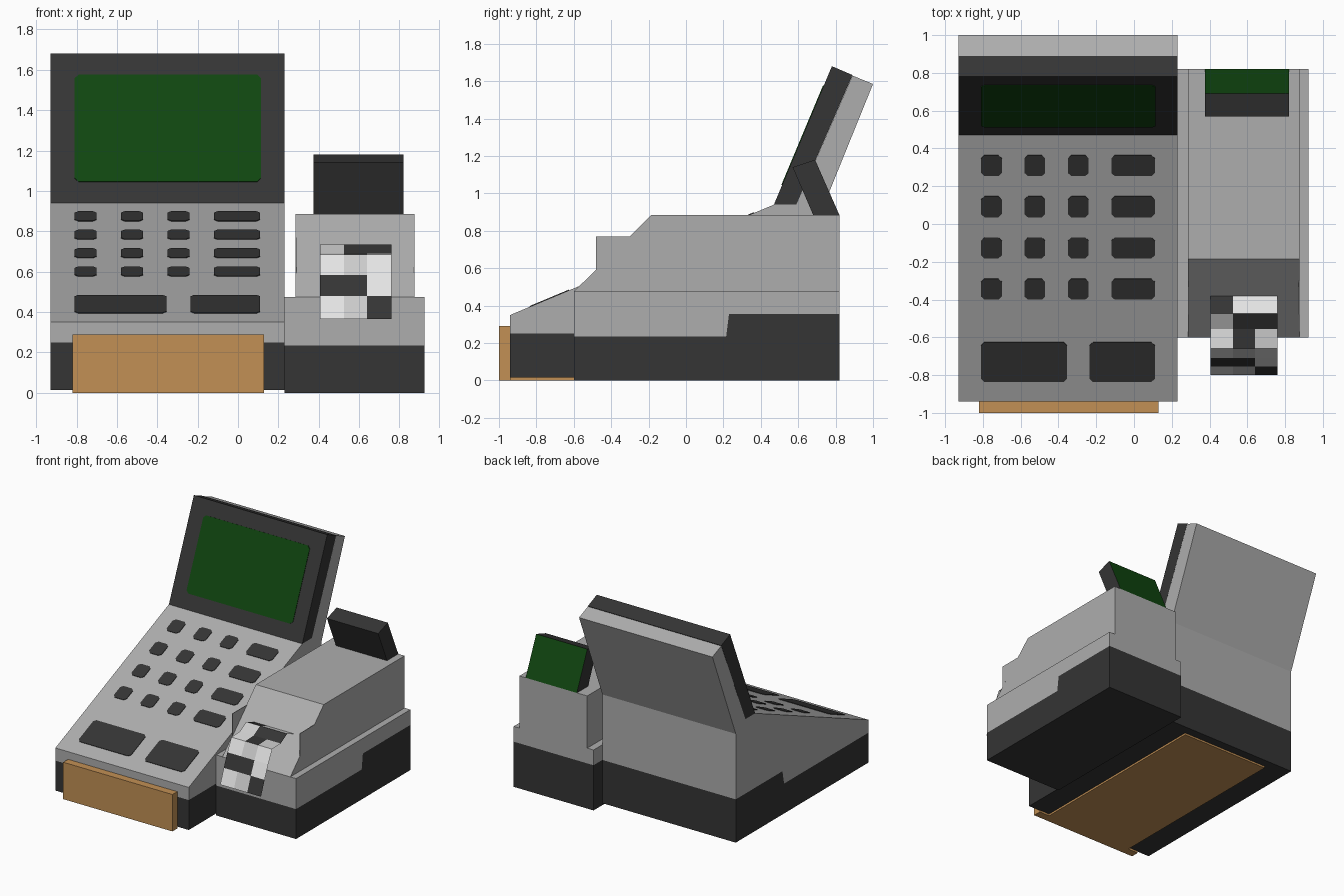
import bpy
import bmesh
from mathutils import Vector

if "Cube" in bpy.data.objects:
    bpy.data.objects.remove(bpy.data.objects["Cube"])


def material(name, rgb):
    m = bpy.data.materials.new(name)
    m.use_nodes = True
    m.diffuse_color = (*rgb, 1)
    m.node_tree.nodes["Principled BSDF"].inputs["Base Color"].default_value = (*rgb, 1)
    return m


grey = material("case grey", (0.42, 0.42, 0.42))
dark = material("charcoal", (0.035, 0.035, 0.035))
green = material("screen green", (0.005, 0.06, 0.005))
tan = material("drawer tan", (0.54, 0.28, 0.09))
white = material("paper white", (0.78, 0.78, 0.78))
light = material("paper light grey", (0.6, 0.6, 0.6))


def finish(name, bm, mats, recalc=True):
    if recalc:
        bmesh.ops.recalc_face_normals(bm, faces=bm.faces[:])
    mesh = bpy.data.meshes.new(name)
    bm.to_mesh(mesh)
    bm.free()
    for m in mats:
        mesh.materials.append(m)
    ob = bpy.data.objects.new(name, mesh)
    bpy.context.collection.objects.link(ob)
    return ob


def extrude(name, points, offset, mats):
    """Extrude a closed 3D outline by an offset vector."""
    bm = bmesh.new()
    face = bm.faces.new([bm.verts.new(p) for p in points])
    new = bmesh.ops.extrude_face_region(bm, geom=[face])["geom"]
    verts = [v for v in new if isinstance(v, bmesh.types.BMVert)]
    bmesh.ops.translate(bm, verts=verts, vec=offset)
    return finish(name, bm, mats)


def prism(name, x0, x1, profile, *mats):
    """Extrude a side profile of (y, z) points across x."""
    return extrude(name, [(x0, y, z) for y, z in profile], (x1 - x0, 0, 0), mats)


def box(name, x0, x1, y0, y1, z0, z1, mat):
    return prism(name, x0, x1, [(y0, z0), (y1, z0), (y1, z1), (y0, z1)], mat)


def plate(name, a, b, x0, x1, t0, t1, cut, mat):
    """Thin cut-corner plate on the sloped surface from a to b, (y, z) each."""
    start, along = Vector((0, *a)), Vector((0, b[0] - a[0], b[1] - a[1]))
    normal = Vector((1, 0, 0)).cross(along).normalized()
    ct = cut / along.length
    outline = [(x0 + cut, t0), (x1 - cut, t0), (x1, t0 + ct), (x1, t1 - ct),
               (x1 - cut, t1), (x0 + cut, t1), (x0, t1 - ct), (x0, t0 + ct)]
    pts = [start + along * t + Vector((x, 0, 0)) - normal * 0.002 for x, t in outline]
    return extrude(name, pts, normal * 0.006, [mat])


# Main register body, base and tilted monitor
L, R = -0.93, 0.23
deck_a, deck_b = (-0.94, 0.35), (0.47, 0.94)
panel_top = (0.78, 1.68)
prism("register_body", L, R, [(-0.94, 0.25), deck_a, deck_b, (0.59, 0.94),
      (0.89, 1.63), (1.0, 1.585), (0.71, 0.87), (0.71, 0.355), (0.13, 0.355),
      (0.11, 0.25)], grey)
prism("register_base", L, R, [(-0.94, 0.015), (-0.94, 0.25), (0.11, 0.25),
      (0.13, 0.355), (0.71, 0.355), (0.71, 0.015)], dark)
prism("monitor_bezel", L, R, [deck_b, panel_top, (0.89, 1.633), (0.59, 0.94)], dark)
plate("monitor_screen", deck_b, panel_top, -0.81, 0.115, 0.142, 0.858, 0.02, green)

# Keys on the sloped deck
run = deck_b[0] - deck_a[0]


def key(name, x0, x1, y0, y1):
    t0, t1 = [(y - deck_a[0]) / run for y in (y0, y1)]
    plate(name, deck_a, deck_b, x0, x1, t0, t1, 0.018, dark)


columns = [(-0.81, -0.70), (-0.58, -0.47), (-0.35, -0.24), (-0.12, 0.11)]
for row in range(4):
    yc = 0.31 - row * 0.218
    for col, (x0, x1) in enumerate(columns):
        key(f"key_{row}_{col}", x0, x1, yc - 0.055, yc + 0.055)
key("wide_key_right", -0.81, -0.355, -0.835, -0.625)
key("wide_key_left", -0.235, 0.11, -0.835, -0.625)

# Cash drawer
box("drawer_front", -0.82, 0.13, -1.0, -0.935, 0, 0.29, tan)
box("drawer_tray", -0.73, 0.04, -0.94, 0.64, 0, 0.1, tan)

# Printer unit beside the register
PL, PR = 0.23, 0.925
prism("printer_base", PL, PR, [(-0.6, 0), (-0.6, 0.235), (0.215, 0.235),
      (0.23, 0.355), (0.82, 0.355), (0.82, 0)], dark)
prism("printer_lower_case", PL, PR, [(-0.6, 0.235), (-0.6, 0.475), (0.82, 0.475),
      (0.82, 0.355), (0.23, 0.355), (0.215, 0.235)], grey)
prism("printer_upper_case", 0.285, 0.875, [(-0.6, 0.475), (-0.185, 0.885),
      (0.82, 0.885), (0.82, 0.475)], grey)
for side, x in (("left", 0.871), ("right", 0.285)):
    prism(f"printer_{side}_fin", x, x + 0.004, [(-0.48, 0.594), (-0.48, 0.77),
          (-0.30, 0.77)], grey)

# Customer display, with the screen on its back
display = prism("customer_display", 0.375, 0.82, [(0.57, 1.14), (0.69, 1.18),
                (0.82, 0.885), (0.68, 0.885)], dark, green)
for f in display.data.polygons:
    f.material_index = int(f.normal.y > 0.7)

# Curled receipt with printed blocks: w white, l light, d dark
path = [(-0.38, 0.697), (-0.475, 0.735), (-0.555, 0.69), (-0.66, 0.685),
        (-0.71, 0.585), (-0.755, 0.48), (-0.8, 0.365)]
blocks = ["dww", "ldd", "wdl", "wlw", "ddw", "wld"]
bm = bmesh.new()
rows = [[bm.verts.new((x, y, z)) for x in (0.405, 0.525, 0.64, 0.76)] for y, z in path]
for i, row in enumerate(blocks):
    for j, c in enumerate(row):
        f = bm.faces.new((rows[i][j], rows[i + 1][j], rows[i + 1][j + 1], rows[i][j + 1]))
        f.material_index = "wld".index(c)
finish("receipt", bm, [white, light, dark], recalc=False)
